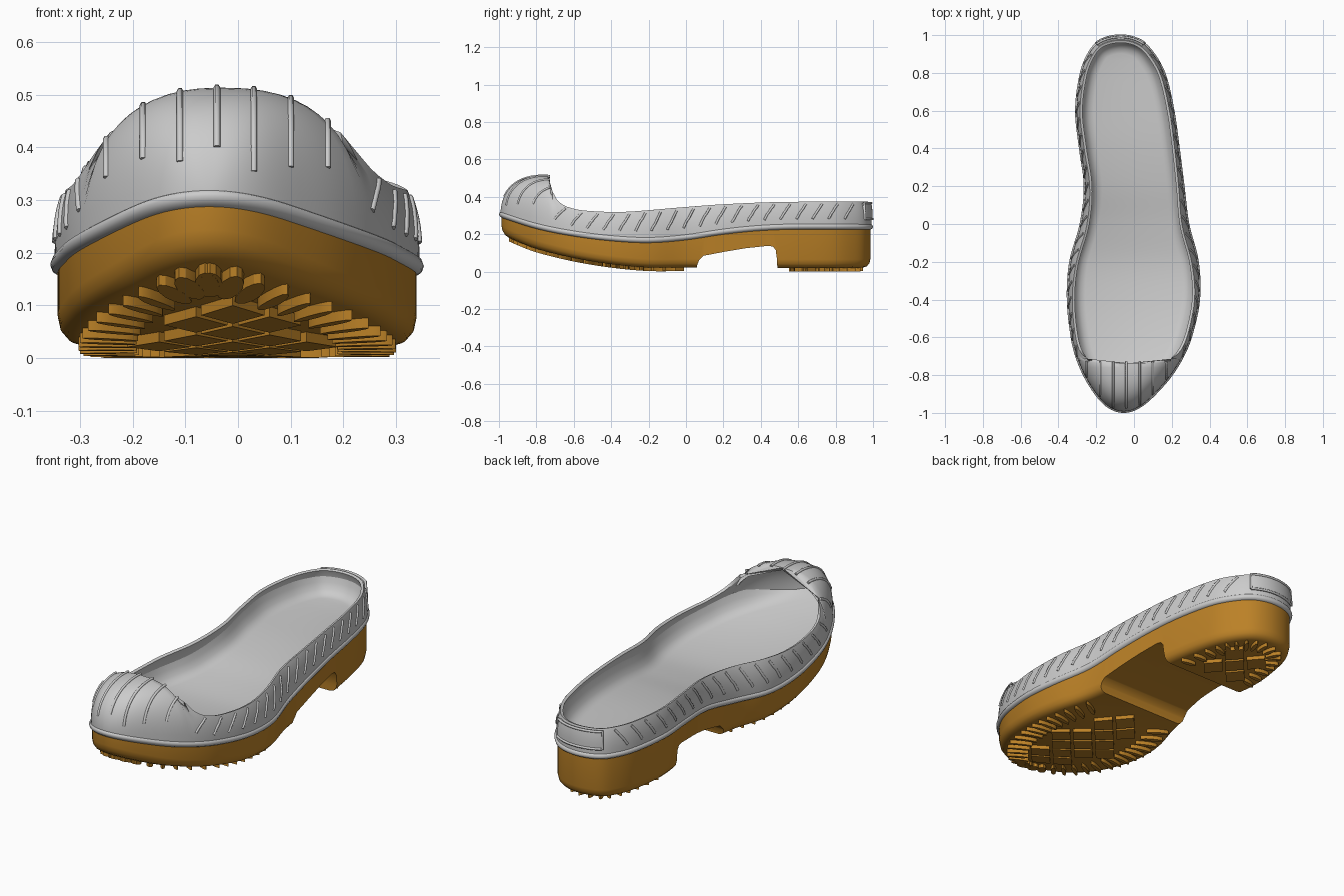
import bpy, bmesh
from math import sin, cos, asin, acos, pi
from mathutils import Vector

if "Cube" in bpy.data.objects:
    bpy.data.objects.remove(bpy.data.objects["Cube"])

M, V = 90, 14            # stations toe to heel, levels up the wall
N = 2 * M


def spline(tab):
    """Smooth interpolation through (t, value) pairs."""
    xs, vs = [p[0] for p in tab], [p[1] for p in tab]
    n = len(xs)
    sl = []
    for i in range(n):
        a, b = max(i - 1, 0), min(i + 1, n - 1)
        sl.append((vs[b] - vs[a]) / (xs[b] - xs[a]))

    def f(x):
        x = min(max(x, xs[0]), xs[-1])
        k = max(i for i in range(n - 1) if xs[i] <= x)
        h = xs[k + 1] - xs[k]
        t = (x - xs[k]) / h
        return ((2*t**3 - 3*t*t + 1) * vs[k] + (t**3 - 2*t*t + t) * h * sl[k]
                + (3*t*t - 2*t**3) * vs[k + 1] + (t**3 - t*t) * h * sl[k + 1])
    return f


def smooth(a, b, x):
    t = min(max((x - a) / (b - a), 0), 1)
    return t * t * (3 - 2 * t)


# Outline (y, left x, right x) and side-view height curves
OUT = [(-1, -.055, -.055), (-.97, -.14, .035), (-.9, -.205, .115), (-.8, -.265, .2), (-.7, -.305, .26),
       (-.6, -.328, .3), (-.4, -.348, .342), (-.2, -.335, .335), (0, -.28, .285), (.2, -.258, .26),
       (.4, -.283, .235), (.6, -.304, .207), (.8, -.28, .16), (.9, -.243, .107), (.97, -.185, .04), (1, -.07, -.07)]
left = spline([(acos(-y), a) for y, a, b in OUT])
right = spline([(acos(-y), b) for y, a, b in OUT])
welt_z = spline([(-1, .308), (-.8, .245), (-.6, .205), (-.4, .18), (-.2, .17), (0, .185), (.2, .215),
                 (.4, .235), (.6, .242), (1, .24)])
bottom_z = spline([(-1, .205), (-.9, .16), (-.8, .122), (-.6, .073), (-.4, .04), (-.2, .022), (0, .022),
                   (.5, .02), (.9, .02), (1, .024)])
rim_z = spline([(-.72, .44), (-.68, .372), (-.6, .336), (-.5, .323), (-.35, .319), (-.2, .328), (0, .345),
                (.2, .36), (.5, .372), (1, .375)])

P = []
for i in range(N):
    th = pi * (i if i <= M else N - i) / M
    P.append(Vector(((right if i <= M else left)(th), -cos(th) * .992)))
NRM = []
for i in range(N):
    t = (P[(i + 1) % N] - P[i - 1]).normalized()
    NRM.append(Vector((-t.y, t.x)))      # inward

orange = bpy.data.materials.new("orange_rubber")
orange.diffuse_color = (.5, .22, .02, 1)
orange.use_nodes = True
orange.node_tree.nodes["Principled BSDF"].inputs["Base Color"].default_value = orange.diffuse_color


def finish(name, bm, mat=None, mods=(), recalc=True, angle=35):
    bmesh.ops.remove_doubles(bm, verts=bm.verts, dist=1e-4)
    if recalc:
        bmesh.ops.recalc_face_normals(bm, faces=bm.faces)
    me = bpy.data.meshes.new(name)
    bm.to_mesh(me)
    bm.free()
    ob = bpy.data.objects.new(name, me)
    bpy.context.collection.objects.link(ob)
    if mat:
        me.materials.append(mat)
    bpy.ops.object.select_all(action='DESELECT')
    ob.select_set(True)
    bpy.context.view_layer.objects.active = ob
    for kind, props in mods:
        m = ob.modifiers.new(kind, kind)
        for k, v in props.items():
            setattr(m, k, v)
        bpy.ops.object.modifier_apply(modifier=m.name)
    bpy.ops.object.shade_smooth_by_angle(angle=angle * pi / 180)
    return ob


def loft(rings, cap_first=False, cap_last=False, closed=False):
    """Rings are (inset, height function of y) following the outline."""
    bm = bmesh.new()
    rows = []
    for inset, zf in rings:
        pts = [P[i] + NRM[i] * inset for i in range(N)]
        rows.append([bm.verts.new((p.x, p.y, zf(p.y))) for p in pts])
    pairs = list(zip(rows, rows[1:])) + ([(rows[-1], rows[0])] if closed else [])
    for a, b in pairs:
        for i in range(N):
            k = (i + 1) % N
            bm.faces.new((a[i], a[k], b[k], b[i]))
    for row in [rows[0]] * cap_first + [rows[-1]] * cap_last:
        for i in range(M):
            bm.faces.new(list(dict.fromkeys((row[i], row[i + 1], row[N - i - 1], row[(N - i) % N]))))
    return bm


def prism(bm, poly, zlo, zhi):
    lo = [bm.verts.new((x, y, zlo(y))) for x, y in poly]
    hi = [bm.verts.new((x, y, zhi(y))) for x, y in poly]
    bm.faces.new(lo)
    bm.faces.new(hi)
    for i in range(len(poly)):
        k = (i + 1) % len(poly)
        bm.faces.new((lo[i], lo[k], hi[k], hi[i]))


# Arch notch cutter
NOTCH = [(.055, -.1), (.06, .035), (.07, .06), (.095, .085), (.2, .105), (.32, .125), (.44, .138),
         (.465, .134), (.48, .115), (.487, .06), (.492, -.1)]
bm = bmesh.new()
sides = [[bm.verts.new((x, y, z)) for y, z in NOTCH] for x in (-.6, .6)]
for s in sides:
    bm.faces.new(s)
for i in range(len(NOTCH)):
    k = (i + 1) % len(NOTCH)
    bm.faces.new((sides[0][i], sides[0][k], sides[1][k], sides[1][i]))
cutter = finish("notch_cutter", bm)
cutter.hide_render = True
cutter.hide_viewport = False

# Outsole with rounded bottom edge
bm = loft([(.006, lambda y: welt_z(y) - .006)]
          + [(a, lambda y, d=d: bottom_z(y) + d) for a, d in ((.006, .045), (.011, .022), (.025, .006), (.045, 0))],
          True, True)
finish("outsole", bm, orange, [("BOOLEAN", {"operation": 'DIFFERENCE', "object": cutter, "solver": 'EXACT'})])
bpy.data.objects.remove(cutter)

# Welt bead around the sole
finish("welt", loft([(.012 + .02 * cos(a), lambda y, a=a: welt_z(y) + .017 * sin(a))
                     for a in [2 * pi * k / 10 for k in range(10)]], closed=True), angle=60)

# Footbed bowl
finish("footbed", loft([(a, lambda y, d=d: welt_z(y) + .01 + d * smooth(-1, -.7, y))
                        for a, d in ((.02, .095), (.03, .06), (.045, .03), (.065, .012), (.09, .005))],
                       cap_last=True), recalc=False, angle=60)

# Upper wall and toe cap: superelliptic sections cut off at the rim
E = .8


def crest(y):
    return .285 * max(1 - max(-y / .992 - .7, 0) ** 2 / .09, 0) ** .5


def wall_point(i, v):
    p, y = P[i], P[i].y
    h, full = crest(y), y < -.715
    ph = pi / 2 if full else asin(min((rim_z(y) - welt_z(y)) / h, 1) ** (1 / E))
    ph *= v
    c = (P[i].x + P[(N - i) % N].x) / 2
    b = smooth(-.7, -.35, y)
    q = p + (1 - max(cos(ph), 0) ** E) * (Vector((c - p.x, 0)) * (1 - b) + NRM[i] * .3 * b)
    return Vector((q.x, q.y, welt_z(y) + h * sin(ph) ** E))


def patch(cols, levels, push, wrap):
    bm = bmesh.new()
    g = []
    for i in cols:
        o = Vector((-NRM[i].x, -NRM[i].y, 0))
        g.append([bm.verts.new(wall_point(i, v) + o * push(v)) for v in levels])
    for a, b in zip(g, g[1:] + ([g[0]] if wrap else [])):
        for j in range(len(levels) - 1):
            bm.faces.new((a[j], b[j], b[j + 1], a[j + 1]))
    return bm


finish("upper_wall_and_toe_cap", patch(range(N), [k / V for k in range(V + 1)], lambda v: 0, True),
       mods=[("SOLIDIFY", {"thickness": .014, "offset": -1})], recalc=False, angle=50)

# Blank heel plate
finish("heel_plate", patch(range(M - 8, M + 9), [.22, .4, .6, .8, .92], lambda v: .004 + .012 * v, False),
       mods=[("SOLIDIFY", {"thickness": .014, "offset": -1})], recalc=False)

# Slanted side ribs, toe-cap ribs and heel plate frame
paths = []
for s in (0, 1):
    for k in range(19):
        y0 = -.7 + .086 * k
        pts = []
        for j in range(7):
            y = y0 + .055 * j / 6
            i = min(max(round(M * acos(-y / .992) / pi * 8) / 8, 0), M)
            a = int(i)
            f = i - a
            v = .22 + .66 * j / 6
            ia, ib = (a, a + 1) if s == 0 else (N - a, N - a - 1)
            pts.append(wall_point(ia, v).lerp(wall_point(ib, v), f))
        if y0 + .055 < .93:
            paths.append(pts)
for k in range(9):
    x = -.325 + .07 * k + .005
    pts = []
    for j in range(25):
        y = -.972 + .245 * j / 24
        th = acos(-y / .992)
        c, w = (left(th) + right(th)) / 2, (right(th) - left(th)) / 2
        u = abs(x - c) / w
        if u < .97:
            pts.append(Vector((x, y, welt_z(y) + crest(y) * (1 - u ** 2.5) ** .4)))
    if len(pts) > 3:
        paths.append(pts)
edge = [(i, .22) for i in range(M - 8, M + 9)] + [(i, .92) for i in range(M + 8, M - 9, -1)] + [(M - 8, .22)]
paths.append([wall_point(i, v) - NRM[i].to_3d() * (.004 + .012 * v) for i, v in edge])
cu = bpy.data.curves.new("ribs", 'CURVE')
cu.dimensions, cu.bevel_depth, cu.bevel_resolution, cu.use_fill_caps = '3D', .0065, 1, True
for pts in paths:
    sp = cu.splines.new('POLY')
    sp.points.add(len(pts) - 1)
    for q, p in zip(sp.points, pts):
        q.co = (*p, 1)
bpy.context.collection.objects.link(bpy.data.objects.new("ribs", cu))

# Tread: radial lens-shaped lugs and diamond blocks
bm = bmesh.new()
zlo, zhi = lambda y: bottom_z(y) - .019, lambda y: bottom_z(y) + .012
walk = 1
for i in range(N):
    walk += (P[i] - P[i - 1]).length
    y = P[i].y
    front, heel = y < 0, y > .54
    if walk < .058 or not (front or heel):
        continue
    walk = 0
    aim = Vector((-.01, -.35)) if front else Vector((-.06, .7))
    d = (NRM[i] + (aim - P[i]).normalized()).normalized()
    ln = .055 if front else .04
    wd = .011 + .012 * smooth(-.85, -.97, y) if y < -.8 else .011
    c, n = P[i] + d * (.045 + ln), Vector((-d.y, d.x))
    prism(bm, [tuple(c + d * ln * cos(a) + n * wd * sin(a)) for a in [2 * pi * k / 12 for k in range(12)]], zlo, zhi)
for cx, cy, rx, ry in ((-.01, -.4, .15, .33), (-.055, .7, .1, .15)):
    for a in range(-4, 5):
        for b in range(-4, 5):
            x, y = (a - b) * .07, (a + b) * .08
            if (x / rx) ** 2 + (y / ry) ** 2 < 1:
                prism(bm, [(cx + x + p * .06, cy + y + q * .069) for p, q in ((1, 0), (0, 1), (-1, 0), (0, -1))],
                      zlo, zhi)
finish("tread_lugs", bm, orange, angle=30)
